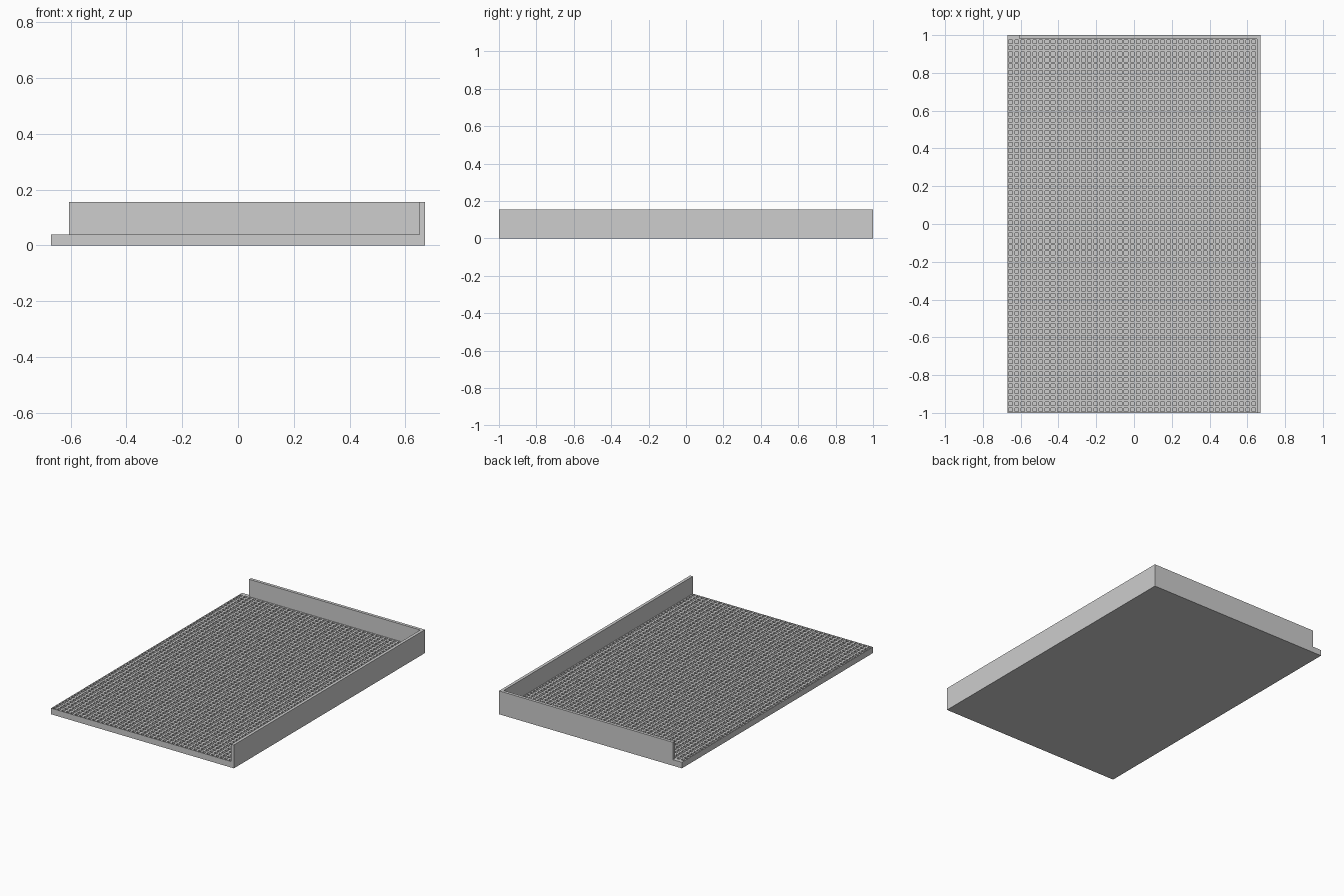
import bpy
import bmesh

cube = bpy.data.objects.get("Cube")
if cube:
    bpy.data.objects.remove(cube, do_unlink=True)

# Overall dimensions
HALF_X, HALF_Y = 0.67, 1.0
BASE_H, WALL_H, WALL_T = 0.04, 0.155, 0.02
BACK_START = -0.605
PITCH, RIM, DEPTH = 0.032, 0.0065, 0.012

grey = bpy.data.materials.new("mid_grey")
grey.use_nodes = True
colour = (0.61, 0.61, 0.61, 1)
grey.diffuse_color = colour
grey.node_tree.nodes["Principled BSDF"].inputs["Base Color"].default_value = colour


def finish(name, bm):
    bmesh.ops.recalc_face_normals(bm, faces=bm.faces)
    mesh = bpy.data.meshes.new(name)
    bm.to_mesh(mesh)
    bm.free()
    mesh.materials.append(grey)
    obj = bpy.data.objects.new(name, mesh)
    bpy.context.collection.objects.link(obj)


def prism(name, outline, z0, z1):
    """Upright solid from a plan outline."""
    bm = bmesh.new()
    face = bm.faces.new([bm.verts.new((x, y, z0)) for x, y in outline])
    top = bmesh.ops.extrude_face_region(bm, geom=[face], use_keep_orig=True)
    verts = [v for v in top["geom"] if isinstance(v, bmesh.types.BMVert)]
    bmesh.ops.translate(bm, verts=verts, vec=(0, 0, z1 - z0))
    finish(name, bm)


# Floor slab: closed solid whose top is a grid of small square recesses
x0, x1 = -HALF_X, HALF_X - WALL_T
y0, y1 = -HALF_Y, HALF_Y - WALL_T
cols, rows = round((x1 - x0) / PITCH), round((y1 - y0) / PITCH)
bm = bmesh.new()
bmesh.ops.create_grid(bm, x_segments=cols, y_segments=rows, size=0.5)
for v in bm.verts:
    v.co.x = x0 + (v.co.x + 0.5) * (x1 - x0)
    v.co.y = y0 + (v.co.y + 0.5) * (y1 - y0)
    v.co.z = BASE_H
cells = list(bm.faces)
rim = [e for e in bm.edges if e.is_boundary]
skirt = bmesh.ops.extrude_edge_only(bm, edges=rim)["geom"]
for v in skirt:
    if isinstance(v, bmesh.types.BMVert):
        v.co.z = 0
bottom = [e for e in bm.edges if e.is_boundary]
bmesh.ops.edgeloop_fill(bm, edges=bottom)
bmesh.ops.recalc_face_normals(bm, faces=bm.faces)

# Each recess is an inset cell with its floor pushed down
for cell in cells:
    corners = list(cell.verts)
    centre = cell.calc_center_median()
    inner = []
    for z in (BASE_H, BASE_H - DEPTH):
        ring = []
        for v in corners:
            sx = 1 if v.co.x > centre.x else -1
            sy = 1 if v.co.y > centre.y else -1
            ring.append(bm.verts.new((v.co.x - sx * RIM, v.co.y - sy * RIM, z)))
        inner.append(ring)
    bm.faces.remove(cell)
    for outer, ring in ((corners, inner[0]), inner):
        for i in range(4):
            j = (i + 1) % 4
            bm.faces.new((outer[i], outer[j], ring[j], ring[i]))
    bm.faces.new(inner[1])
finish("gridded_floor", bm)

# L-shaped raised wall along the left side and the back
prism("corner_wall", [
    (x1, -HALF_Y), (HALF_X, -HALF_Y), (HALF_X, HALF_Y),
    (BACK_START, HALF_Y), (BACK_START, y1), (x1, y1),
], 0, WALL_H)

# Low lip that carries the floor to the back edge beside the wall end
prism("back_lip", [
    (-HALF_X, y1), (BACK_START, y1), (BACK_START, HALF_Y), (-HALF_X, HALF_Y),
], 0, BASE_H)
